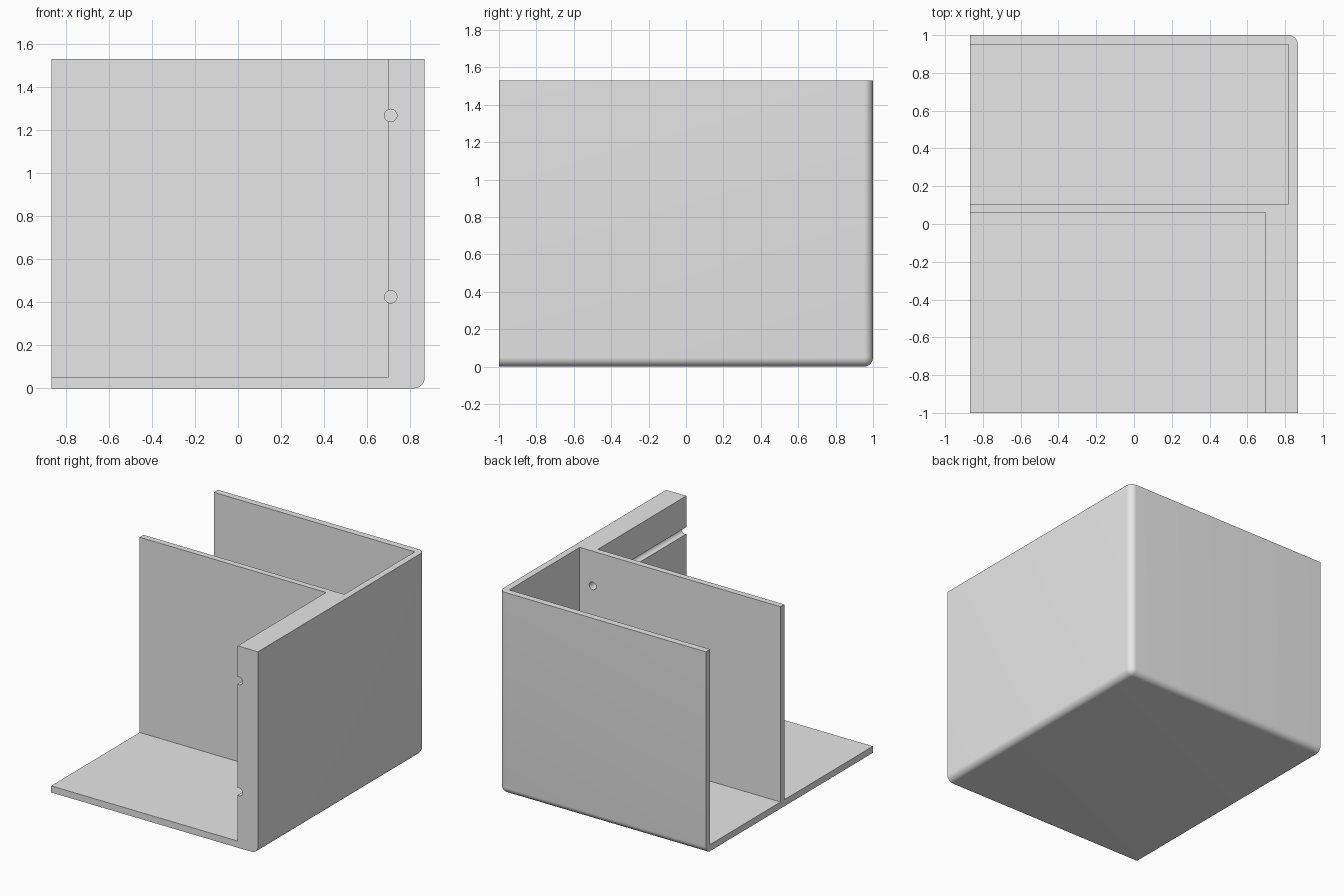
import bpy
import bmesh
import math
from mathutils import Matrix, Vector

default = bpy.data.objects.get("Cube")
if default:
    bpy.data.objects.remove(default, do_unlink=True)

W, D, H = 0.867, 1.0, 1.53   # half width, half depth, height
WALL = 0.05

grey = bpy.data.materials.new("light grey")
grey.use_nodes = True
colour = (0.8, 0.8, 0.8, 1)
grey.diffuse_color = colour
grey.node_tree.nodes["Principled BSDF"].inputs["Base Color"].default_value = colour


def make_object(name, bm):
    mesh = bpy.data.meshes.new(name)
    bm.to_mesh(mesh)
    bm.free()
    mesh.materials.append(grey)
    obj = bpy.data.objects.new(name, mesh)
    bpy.context.collection.objects.link(obj)
    return obj


def box(lo, hi):
    lo, hi = Vector(lo), Vector(hi)
    bm = bmesh.new()
    place = Matrix.Translation((lo + hi) / 2) @ Matrix.Diagonal((*(hi - lo), 1))
    bmesh.ops.create_cube(bm, size=1, matrix=place)
    return bm


def cut(body, name, bm):
    cutter = make_object(name, bm)
    mod = body.modifiers.new(name, "BOOLEAN")
    mod.operation = "DIFFERENCE"
    mod.solver = "EXACT"
    mod.object = cutter
    bpy.context.view_layer.objects.active = body
    bpy.ops.object.modifier_apply(modifier=name)
    bpy.data.objects.remove(cutter, do_unlink=True)


# Outer block: the three edges meeting at the lower left back corner are rounded
bm = box((-W, -D, 0), (W, D, H))
corner = min(bm.verts, key=lambda v: v.co.z - v.co.x - v.co.y)
bmesh.ops.bevel(bm, geom=list(corner.link_edges), offset=WALL, segments=8,
                profile=0.5, affect="EDGES")
body = make_object("corner_box_body", bm)

# Front and back compartments, open at the top and at one side
cut(body, "front_compartment", box((-2, -2, WALL), (0.697, 0.06, 2)))
cut(body, "back_compartment", box((-2, 0.106, WALL), (W - WALL, D - WALL, 2)))

# Round channels along the thick wall, passing through the divider
for z in (0.425, 1.267):
    bm = bmesh.new()
    place = Matrix.Translation((0.709, -0.6, z)) @ Matrix.Rotation(math.pi / 2, 4, "X")
    bmesh.ops.create_cone(bm, cap_ends=True, segments=32, radius1=0.029,
                          radius2=0.029, depth=1.6, matrix=place)
    cut(body, "channel", bm)

bpy.ops.object.select_all(action="DESELECT")
body.select_set(True)
bpy.context.view_layer.objects.active = body
bpy.ops.object.shade_smooth_by_angle(angle=math.radians(30))
